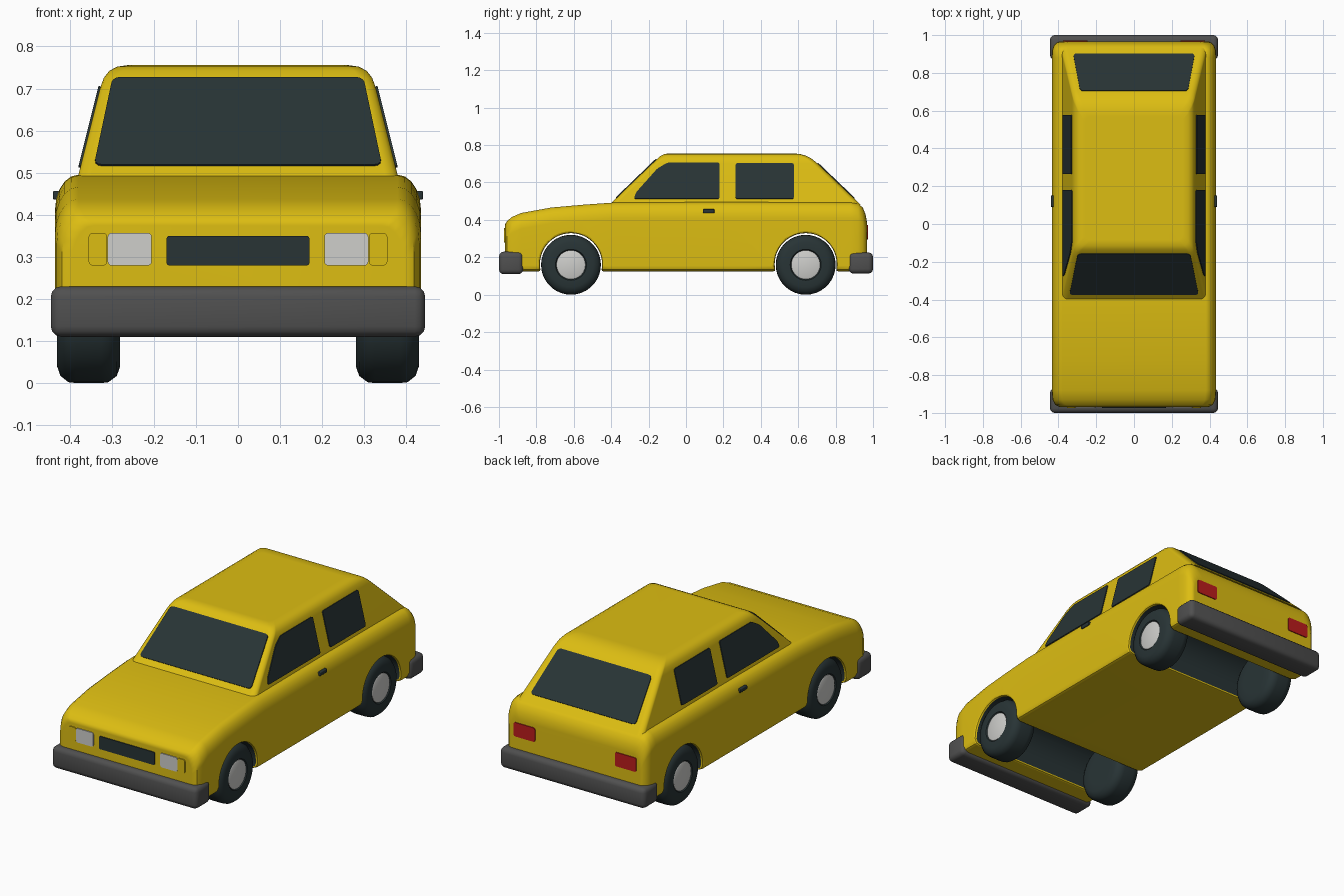
import bpy, bmesh, math
from mathutils import Vector

if "Cube" in bpy.data.objects:
    bpy.data.objects.remove(bpy.data.objects["Cube"])


def material(name, rgb):
    m = bpy.data.materials.new(name)
    m.diffuse_color = (*rgb, 1)
    m.use_nodes = True
    m.node_tree.nodes["Principled BSDF"].inputs["Base Color"].default_value = m.diffuse_color
    return m


YELLOW = material("yellow paint", (0.72, 0.51, 0.006))
DARK = material("dark glass and rubber", (0.021, 0.034, 0.036))
GREY = material("grey bumper", (0.08, 0.08, 0.08))
LIGHT = material("light grey", (0.62, 0.62, 0.60))
RED = material("red lamp", (0.50, 0.012, 0.012))


def finish(name, bm, *mats, angle=35):
    bmesh.ops.recalc_face_normals(bm, faces=bm.faces)
    me = bpy.data.meshes.new(name)
    bm.to_mesh(me)
    bm.free()
    ob = bpy.data.objects.new(name, me)
    bpy.context.collection.objects.link(ob)
    for m in mats:
        me.materials.append(m)
    smooth(ob, angle)
    return ob


def smooth(ob, angle=35):
    bpy.ops.object.select_all(action='DESELECT')
    ob.select_set(True)
    bpy.context.view_layer.objects.active = ob
    bpy.ops.object.shade_smooth_by_angle(angle=math.radians(angle))


def loft(rings):
    bm = bmesh.new()
    vs = [[bm.verts.new(p) for p in r] for r in rings]
    n = len(vs[0])
    for a, b in zip(vs, vs[1:]):
        for i in range(n):
            j = (i + 1) % n
            bm.faces.new((a[i], a[j], b[j], b[i]))
    bm.faces.new(vs[0])
    bm.faces.new(vs[-1])
    return bm


def lathe(profile, y, z, n=36):
    # rings of (x, radius) around an axis parallel to x
    return loft([[(x, y + r * math.cos(2 * math.pi * i / n), z + r * math.sin(2 * math.pi * i / n))
                  for i in range(n)] for x, r in profile])


def plate(name, pts, out, mat, rnd=0.012):
    # thin plate with rounded corners, half sunk into the surface
    bm = bmesh.new()
    f = bm.faces.new([bm.verts.new(p) for p in pts])
    bmesh.ops.bevel(bm, geom=bm.verts[:], offset=rnd, segments=3, profile=0.5, affect='VERTICES')
    f = bm.faces[:][0]
    f.normal_update()
    n = f.normal * (1 if f.normal.dot(Vector(out)) > 0 else -1)
    for v in bm.verts:
        v.co -= n * 0.004
    ext = bmesh.ops.extrude_face_region(bm, geom=[f], use_keep_orig=True)
    for v in ext["geom"]:
        if isinstance(v, bmesh.types.BMVert):
            v.co += n * 0.009
    return finish(name, bm, mat)


def box(name, lo, hi, bevel, mat):
    bm = bmesh.new()
    bmesh.ops.create_cube(bm, size=1)
    for v in bm.verts:
        v.co = [l if c < 0 else h for c, l, h in zip(v.co, lo, hi)]
    bmesh.ops.bevel(bm, geom=bm.edges[:], offset=bevel, segments=3, profile=0.5, affect='EDGES')
    return finish(name, bm, mat, angle=50)


# Lower body: rounded cross-sections lofted from nose to tail (y, half width, top)
def section(y, w, top, bot=0.125):
    half = [(w - 0.03, bot), (w - 0.009, bot + 0.009), (w, bot + 0.03)]
    for i in range(6):
        a = math.pi / 2 * i / 5
        half.append((w - 0.055 * (1 - math.cos(a)), top - 0.085 * (1 - math.sin(a))))
    return [(x, y, z) for x, z in half] + [(-x, y, z) for x, z in reversed(half)]


body = finish("body", loft([section(*s) for s in (
    (-0.968, 0.395, 0.375), (-0.957, 0.418, 0.394), (-0.93, 0.431, 0.416), (-0.88, 0.435, 0.437),
    (-0.72, 0.435, 0.466), (-0.55, 0.435, 0.481), (-0.38, 0.435, 0.493), (0.2, 0.435, 0.495),
    (0.88, 0.435, 0.493), (0.92, 0.433, 0.486), (0.945, 0.425, 0.466), (0.96, 0.41, 0.43),
    (0.967, 0.395, 0.39))]), YELLOW, DARK)

# Wheel arches cut right through the body
AXLES = {"front": -0.615, "rear": 0.64}
ARCH = 0.166
for y in AXLES.values():
    cutter = finish("arch_cutter", lathe([(-0.6, ARCH), (0.6, ARCH)], y, 0.163, 48), DARK)
    cutter.hide_render = True
    bpy.context.view_layer.objects.active = body
    mod = body.modifiers.new("arch", 'BOOLEAN')
    mod.operation = 'DIFFERENCE'
    mod.solver = 'EXACT'
    mod.object = cutter
    bpy.ops.object.modifier_apply(modifier=mod.name)
    bpy.data.objects.remove(cutter)


def in_arch(v):
    return any(math.hypot(v.co.y - y, v.co.z - 0.163) < ARCH + 0.002 for y in AXLES.values())


# Dark arch linings with a rolled yellow lip
bm = bmesh.new()
bm.from_mesh(body.data)
for f in bm.faces:
    f.material_index = 1 if all(in_arch(v) for v in f.verts) else 0
lip = [e for e in bm.edges if all(in_arch(v) and abs(v.co.x) > 0.4 for v in e.verts)
       and len({f.material_index for f in e.link_faces}) == 2]
bmesh.ops.bevel(bm, geom=lip, offset=0.011, segments=2, profile=0.5, affect='EDGES', material=0)
bm.to_mesh(body.data)
bm.free()
smooth(body)
body.modifiers.new("normals", 'WEIGHTED_NORMAL').keep_sharp = True


# Cabin: rounded rectangles stacked in z (z, front y, back y, half width)
def rounded(z, y0, y1, w, r=0.03):
    pts = []
    for k, (cx, cy) in enumerate(((w - r, y1 - r), (r - w, y1 - r), (r - w, y0 + r), (w - r, y0 + r))):
        for i in range(5):
            a = math.pi / 2 * (k + i / 4)
            pts.append((cx + r * math.cos(a), cy + r * math.sin(a), z))
    return pts


cabin = finish("cabin", loft([rounded(*s) for s in (
    (0.48, -0.41, 0.935, 0.383), (0.70, -0.182, 0.705, 0.328), (0.725, -0.155, 0.675, 0.319),
    (0.742, -0.136, 0.645, 0.306), (0.752, -0.115, 0.61, 0.287), (0.756, -0.085, 0.57, 0.258))]), YELLOW)
cabin.modifiers.new("normals", 'WEIGHTED_NORMAL').keep_sharp = True


# Windows lie on the sloping cabin faces
def front_y(z):
    return -0.41 + (z - 0.48) * 1.036


def back_y(z):
    return 0.935 - (z - 0.48) * 1.045


def side_x(z):
    return 0.383 - (z - 0.48) * 0.25


def glass(name, y_at, zx, out):
    (z0, x0), (z1, x1) = zx
    plate(name, [(-x0, y_at(z0), z0), (x0, y_at(z0), z0), (x1, y_at(z1), z1), (-x1, y_at(z1), z1)],
          out, DARK, 0.018)


glass("windscreen", front_y, ((0.516, 0.342), (0.724, 0.298)), (0, -1, 1))
glass("rear_window", back_y, ((0.514, 0.322), (0.702, 0.285)), (0, 1, 1))

DOOR_GLASS = [(-0.278, 0.512), (-0.268, 0.545), (-0.155, 0.672), (-0.10, 0.705), (0.18, 0.705), (0.18, 0.512)]
BACK_GLASS = [(0.265, 0.512), (0.265, 0.702), (0.577, 0.702), (0.577, 0.512)]
for s, side in ((1, "right"), (-1, "left")):
    for name, outline in (("front", DOOR_GLASS), ("rear", BACK_GLASS)):
        plate(f"{name}_side_window_{side}", [(s * side_x(z), y, z) for y, z in outline], (s, 0, 0), DARK, 0.01)

    # Door handle
    x0, x1 = sorted((s * 0.415, s * 0.44))
    box(f"door_handle_{side}", (x0, 0.09, 0.436), (x1, 0.152, 0.457), 0.004, DARK)

    # Lamps
    for name, xa, xb, za, zb, y, m in (
            ("headlight", 0.205, 0.31, 0.279, 0.357, -0.968, LIGHT),
            ("indicator", 0.311, 0.355, 0.279, 0.357, -0.968, YELLOW),
            ("tail_light", 0.245, 0.375, 0.295, 0.372, 0.967, RED)):
        plate(f"{name}_{side}", [(s * x, y, z) for x, z in ((xa, za), (xb, za), (xb, zb), (xa, zb))],
              (0, y, 0), m, 0.01)

    # Tyres and hub caps
    for name, y in AXLES.items():
        tyre = [(0.28, 0.08), (0.28, 0.12), (0.288, 0.143), (0.308, 0.158), (0.325, 0.16), (0.385, 0.16),
                (0.403, 0.158), (0.422, 0.143), (0.43, 0.12), (0.43, 0.083), (0.422, 0.077)]
        finish(f"{name}_tyre_{side}", lathe([(s * x, r) for x, r in tyre], y, 0.16), DARK)
        finish(f"{name}_hub_{side}", lathe([(s * 0.40, 0.077), (s * 0.426, 0.077), (s * 0.429, 0.07)],
                                           y, 0.16), LIGHT)

# Grille and bumpers
plate("grille", [(-0.17, -0.968, 0.279), (0.17, -0.968, 0.279), (0.17, -0.968, 0.35), (-0.17, -0.968, 0.35)],
      (0, -1, 0), DARK, 0.008)
box("front_bumper", (-0.445, -1.0, 0.11), (0.445, -0.87, 0.23), 0.025, GREY)
box("rear_bumper", (-0.445, 0.87, 0.113), (0.445, 1.0, 0.226), 0.025, GREY)
